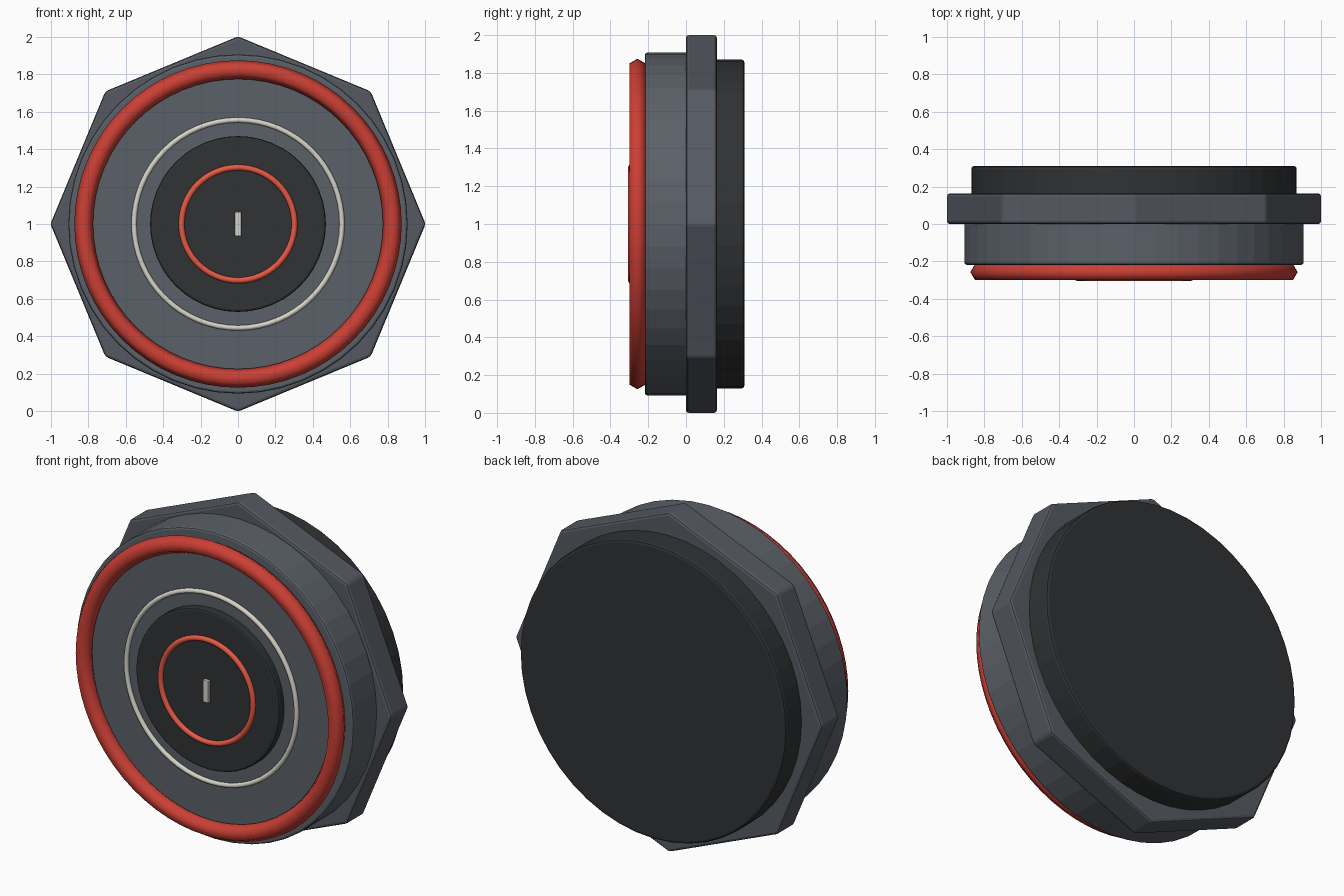
import bpy, math

if "Cube" in bpy.data.objects:
    bpy.data.objects.remove(bpy.data.objects["Cube"])

AXIS = (math.pi / 2, 0, 0)   # every round part turns about the y axis
CZ = 1.0                     # height of that axis


def material(name, rgb):
    m = bpy.data.materials.new(name)
    m.diffuse_color = (*rgb, 1)
    m.use_nodes = True
    m.node_tree.nodes["Principled BSDF"].inputs["Base Color"].default_value = m.diffuse_color
    return m


steel = material("steel", (0.105, 0.12, 0.14))
plate_grey = material("plate_grey", (0.09, 0.10, 0.12))
charcoal = material("charcoal", (0.03, 0.032, 0.034))
red = material("red", (0.60, 0.05, 0.035))
bright_red = material("bright_red", (0.80, 0.10, 0.06))
ivory = material("ivory", (0.68, 0.66, 0.58))


def finish(name, mat, bevel=0.0, angle=None):
    ob = bpy.context.object
    ob.name = name
    bpy.ops.object.transform_apply(location=False, rotation=True, scale=True)
    ob.data.materials.append(mat)
    if angle is not None:
        bpy.ops.object.shade_smooth_by_angle(angle=math.radians(angle))
    if bevel:
        b = ob.modifiers.new("edge_bevel", 'BEVEL')
        b.width = bevel
        b.segments = 2
        b.limit_method = 'ANGLE'
        b.angle_limit = math.radians(30)
    return ob


def disc(name, radius, y0, y1, mat, sides=48, bevel=0.012):
    bpy.ops.mesh.primitive_cylinder_add(vertices=sides, radius=radius, depth=y1 - y0,
                                        location=(0, (y0 + y1) / 2, CZ), rotation=AXIS)
    return finish(name, mat, bevel)


def ring(name, major, minor, y, mat, sides):
    bpy.ops.mesh.primitive_torus_add(major_radius=major, minor_radius=minor,
                                     major_segments=64, minor_segments=sides,
                                     location=(0, y, CZ), rotation=AXIS)
    return finish(name, mat, angle=65)


# Stacked body, back to front
disc("back_cap", 0.87, 0.15, 0.31, charcoal, bevel=0.015)
disc("octagon_flange", 1.003, 0.0, 0.163, plate_grey, sides=8, bevel=0.015)
disc("front_drum", 0.907, -0.218, 0.01, steel)
disc("face_plate", 0.80, -0.24, -0.20, steel, bevel=0)
disc("centre_hub", 0.47, -0.285, -0.22, charcoal)

# Raised rings on the face
ring("outer_red_ring", 0.825, 0.05, -0.257, red, 6)
ring("ivory_ring", 0.556, 0.014, -0.247, ivory, 8)
ring("inner_red_ring", 0.302, 0.016, -0.29, bright_red, 8)

# Indicator mark in the middle
bpy.ops.mesh.primitive_cube_add(size=1, location=(0, -0.29, CZ))
bpy.context.object.scale = (0.036, 0.026, 0.13)
finish("centre_mark", ivory, bevel=0.003)
